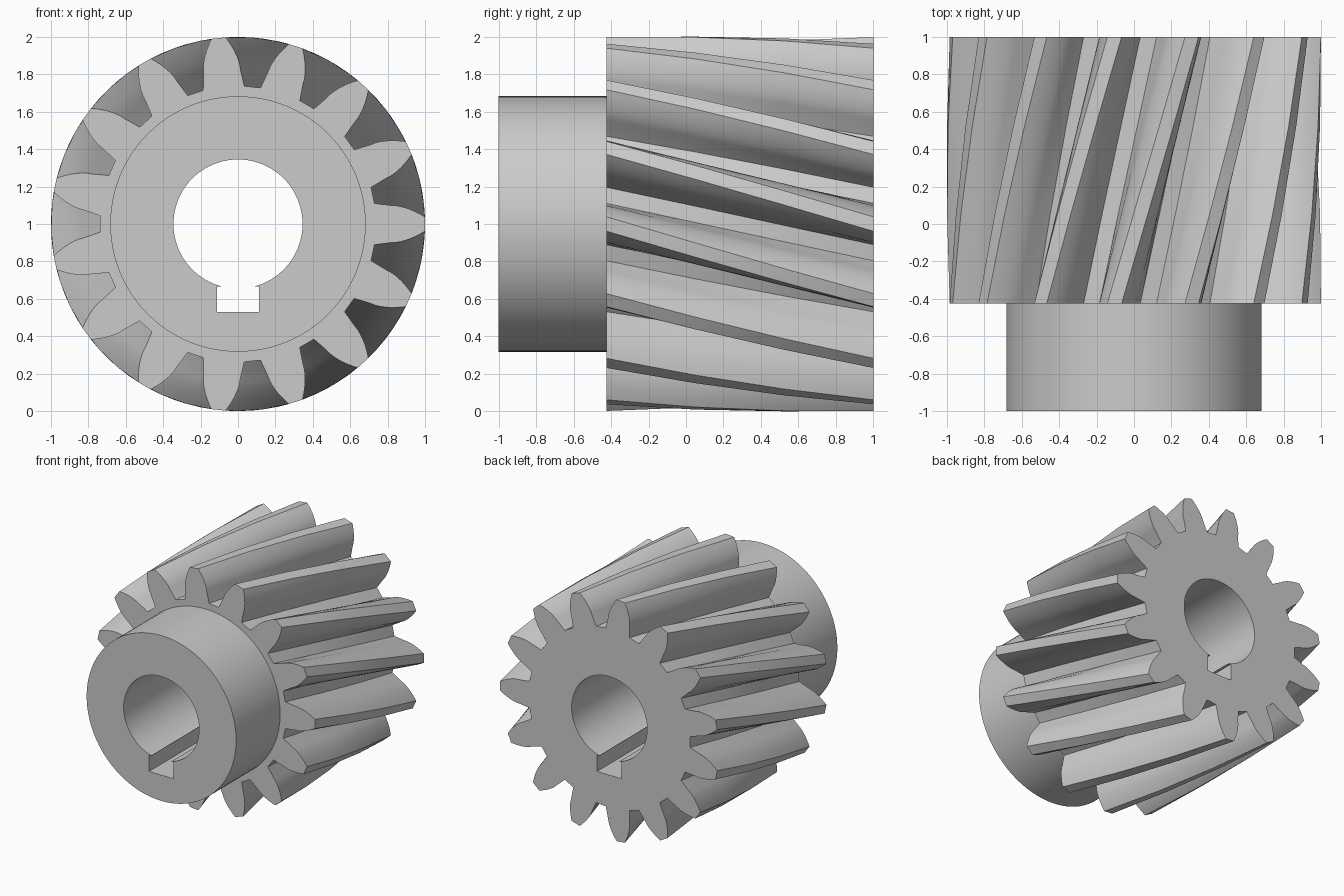
import bpy
import bmesh
from math import sin, cos, tan, acos, asin, pi, radians, sqrt

if "Cube" in bpy.data.objects:
    bpy.data.objects.remove(bpy.data.objects["Cube"], do_unlink=True)

TEETH = 15
TIP_R, PITCH_R, ROOT_R = 1.0, 0.882, 0.738
TWIST = radians(24)
HUB_R, BORE_R = 0.683, 0.345
KEY_HALF, KEY_TOP, KEY_BOTTOM = 0.113, -0.333, -0.47
FRONT, STEP, BACK = -1.0, -0.425, 1.0

steel = bpy.data.materials.new("steel grey")
steel.use_nodes = True
grey = (0.6, 0.6, 0.6, 1)
steel.diffuse_color = grey
steel.node_tree.nodes["Principled BSDF"].inputs["Base Color"].default_value = grey


def polar(r, a):
    return r * cos(a), r * sin(a)


def tooth_outline():
    """Involute teeth as one closed (x, z) outline."""
    pressure = radians(20)
    base_r = PITCH_R * cos(pressure)
    base_half = pi / (2 * TEETH) + tan(pressure) - pressure
    flank = [(ROOT_R, radians(8.6))]
    steps = 7
    for i in range(steps + 1):
        r = base_r + (TIP_R - base_r) * i / steps
        a = acos(min(1, base_r / r))
        flank.append((r, base_half - (tan(a) - a)))
    points = []
    for t in range(TEETH):
        mid = t * 2 * pi / TEETH
        points += [polar(r, mid - h) for r, h in flank]
        points += [polar(r, mid + h) for r, h in reversed(flank)]
    return points


def circle_outline(radius, count=96):
    return [polar(radius, 2 * pi * i / count) for i in range(count)]


def bore_outline(count=80):
    """Round bore with a square keyway at the bottom."""
    edge = sqrt(BORE_R ** 2 - KEY_TOP ** 2)
    start = asin(KEY_TOP / BORE_R)
    sweep = pi - 2 * start
    arc = [polar(BORE_R, start + sweep * i / count) for i in range(count + 1)]
    arc[0], arc[-1] = (edge, KEY_TOP), (-edge, KEY_TOP)
    return arc + [(-KEY_HALF, KEY_TOP), (-KEY_HALF, KEY_BOTTOM),
                  (KEY_HALF, KEY_BOTTOM), (KEY_HALF, KEY_TOP)]


def add_ring(bm, outline, y, turn=0.0):
    c, s = cos(turn), sin(turn)
    verts = [bm.verts.new((x * c - z * s, y, x * s + z * c)) for x, z in outline]
    edges = [bm.edges.new((verts[i - 1], verts[i])) for i in range(len(verts))]
    return verts, edges


def add_wall(bm, a, b):
    for i in range(len(a[0])):
        bm.faces.new((a[0][i - 1], a[0][i], b[0][i], b[0][i - 1]))


def add_cap(bm, outer, inner):
    bmesh.ops.triangle_fill(bm, edges=outer[1] + inner[1], use_beauty=True)


def finish(bm, name):
    bmesh.ops.recalc_face_normals(bm, faces=bm.faces)
    mesh = bpy.data.meshes.new(name)
    bm.to_mesh(mesh)
    bm.free()
    obj = bpy.data.objects.new(name, mesh)
    obj.location.z = 1
    mesh.materials.append(steel)
    bpy.context.collection.objects.link(obj)
    bpy.ops.object.select_all(action="DESELECT")
    obj.select_set(True)
    bpy.context.view_layer.objects.active = obj
    bpy.ops.object.shade_smooth_by_angle(angle=radians(30))


# Helical toothed wheel, twisted over three sections
bm = bmesh.new()
sections = 3
teeth = tooth_outline()
rings = [add_ring(bm, teeth, STEP + (BACK - STEP) * i / sections, -TWIST * i / sections)
         for i in range(sections + 1)]
for a, b in zip(rings, rings[1:]):
    add_wall(bm, a, b)
bore_back = add_ring(bm, bore_outline(), BACK)
add_cap(bm, rings[-1], bore_back)
shoulder = add_ring(bm, circle_outline(HUB_R), STEP)
add_cap(bm, rings[0], shoulder)
bore_step = add_ring(bm, bore_outline(), STEP)
add_wall(bm, bore_step, bore_back)
finish(bm, "helical_toothed_wheel")

# Plain hub in front of the teeth
bm = bmesh.new()
hub_front = add_ring(bm, circle_outline(HUB_R), FRONT)
hub_back = add_ring(bm, circle_outline(HUB_R), STEP)
bore_front = add_ring(bm, bore_outline(), FRONT)
bore_step = add_ring(bm, bore_outline(), STEP)
add_wall(bm, hub_front, hub_back)
add_wall(bm, bore_front, bore_step)
add_cap(bm, hub_front, bore_front)
finish(bm, "hub")
